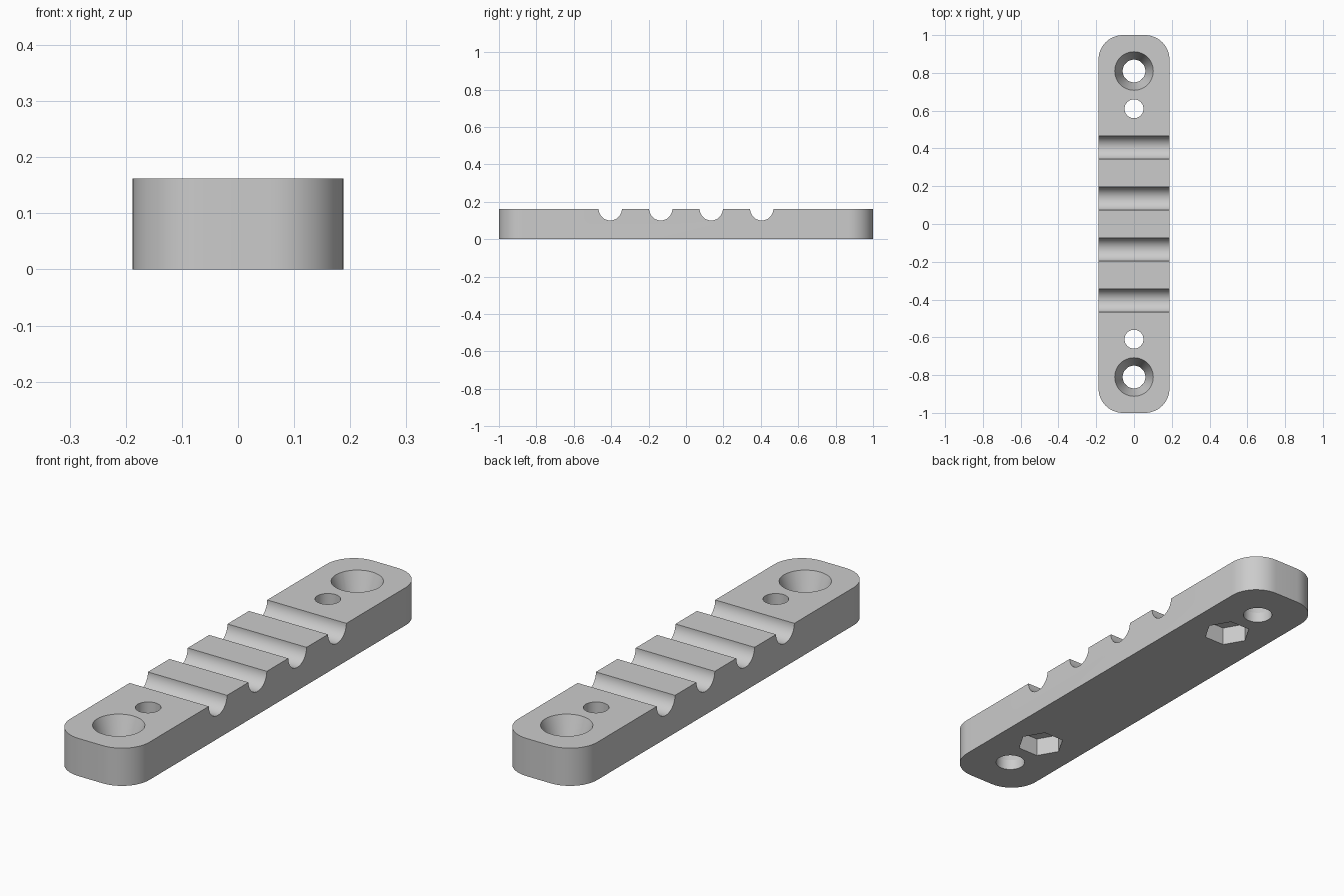
import bpy, bmesh, math
from mathutils import Matrix, Vector

if "Cube" in bpy.data.objects:
    bpy.data.objects.remove(bpy.data.objects["Cube"], do_unlink=True)

WIDTH, LENGTH, HEIGHT, CORNER = 0.376, 2.0, 0.162, 0.13

grey = bpy.data.materials.new("plain grey")
grey.use_nodes = True
grey.diffuse_color = (0.6, 0.6, 0.6, 1)
grey.node_tree.nodes["Principled BSDF"].inputs["Base Color"].default_value = grey.diffuse_color


def make_object(name, bm):
    bmesh.ops.recalc_face_normals(bm, faces=bm.faces)
    mesh = bpy.data.meshes.new(name)
    bm.to_mesh(mesh)
    bm.free()
    mesh.materials.append(grey)
    obj = bpy.data.objects.new(name, mesh)
    bpy.context.collection.objects.link(obj)
    return obj


def prism(name, sides, low_radius, high_radius, low, high, y):
    """Upright prism or cone between two heights, first corner towards +x."""
    bm = bmesh.new()
    turn = Matrix.Rotation(math.pi / 2, 4, "Z") if sides == 6 else Matrix()
    place = Matrix.Translation((0, y, (low + high) / 2))
    bmesh.ops.create_cone(bm, cap_ends=True, segments=sides, radius1=low_radius,
                          radius2=high_radius, depth=high - low, matrix=place @ turn)
    return make_object(name, bm)


def groove(name, y):
    """Horizontal cylinder across the bar, centred on its top face."""
    bm = bmesh.new()
    place = Matrix.Translation((0, y, HEIGHT)) @ Matrix.Rotation(math.pi / 2, 4, "Y")
    bmesh.ops.create_cone(bm, cap_ends=True, segments=64, radius1=0.062,
                          radius2=0.062, depth=WIDTH * 2, matrix=place)
    return make_object(name, bm)


# Bar with rounded upright corners
bm = bmesh.new()
bmesh.ops.create_cube(bm, size=1, matrix=Matrix.Translation((0, 0, HEIGHT / 2))
                      @ Matrix.Diagonal((WIDTH, LENGTH, HEIGHT, 1)))
upright = [e for e in bm.edges if abs(e.verts[0].co.z - e.verts[1].co.z) > HEIGHT / 2]
bmesh.ops.bevel(bm, geom=upright, offset=CORNER, segments=14, profile=0.5, affect="EDGES")
bar = make_object("grooved_bar", bm)

# Cutters: four cross grooves, then the mirrored screw holes and nut pockets
cutters = [groove("groove_cutter", y) for y in (-0.405, -0.135, 0.135, 0.405)]
sink_low, margin = 0.045, 0.02
slope = (0.102 - 0.06) / (HEIGHT - sink_low)
for side in (-1, 1):
    screw_y, nut_y = side * 0.81, side * 0.61
    cutters += [
        prism("screw_bore_cutter", 48, 0.06, 0.06, -margin, HEIGHT + margin, screw_y),
        prism("countersink_cutter", 48, 0.0601, 0.102 + slope * margin,
              sink_low, HEIGHT + margin, screw_y),
        prism("bolt_hole_cutter", 48, 0.05, 0.05, -margin, HEIGHT + margin, nut_y),
        prism("nut_pocket_cutter", 6, 0.097, 0.097, -margin, 0.08, nut_y),
    ]

# Corner of each nut pocket points sideways
for cutter in cutters:
    if cutter.name.startswith("nut_pocket"):
        first = max(cutter.data.vertices, key=lambda v: abs(v.co.x)).co
        if abs(first.x) < 0.09:
            centre = Vector((0, sum(v.co.y for v in cutter.data.vertices) / 12, 0))
            cutter.data.transform(Matrix.Translation(centre)
                                  @ Matrix.Rotation(math.pi / 6, 4, "Z")
                                  @ Matrix.Translation(-centre))

bpy.ops.object.select_all(action="DESELECT")
bpy.context.view_layer.objects.active = bar
bar.select_set(True)
for cutter in cutters:
    cutter.hide_render = True
    cut = bar.modifiers.new("cut", "BOOLEAN")
    cut.operation, cut.solver, cut.object = "DIFFERENCE", "EXACT", cutter
    bpy.ops.object.modifier_apply(modifier=cut.name)
for cutter in cutters:
    bpy.data.objects.remove(cutter, do_unlink=True)

bpy.ops.object.shade_smooth_by_angle(angle=math.radians(30))
